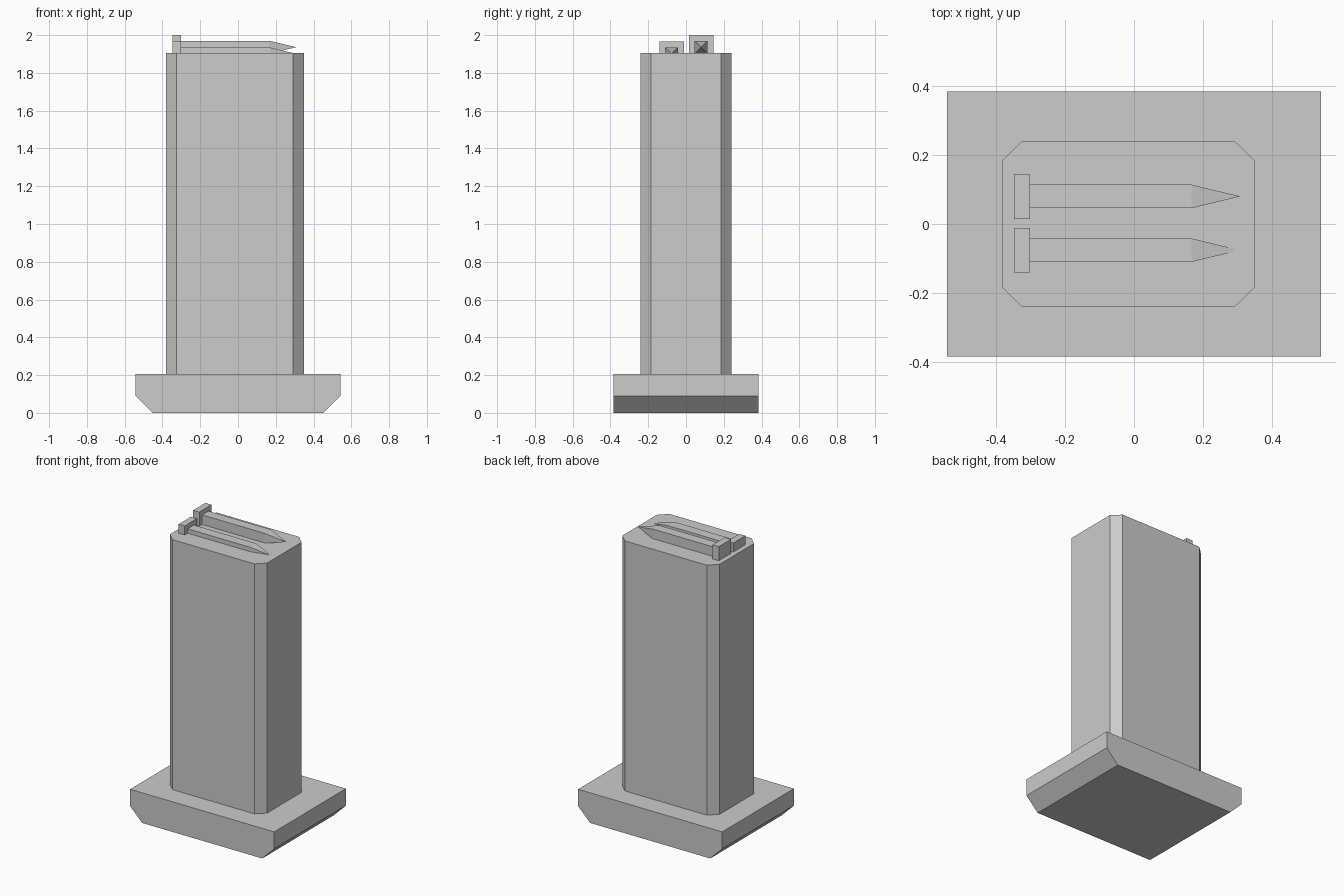
import bpy, bmesh

if "Cube" in bpy.data.objects:
    bpy.data.objects.remove(bpy.data.objects["Cube"])

grey = bpy.data.materials.new("light_grey")
grey.diffuse_color = (0.604, 0.604, 0.604, 1)
grey.use_nodes = True
grey.node_tree.nodes["Principled BSDF"].inputs["Base Color"].default_value = grey.diffuse_color


def finish(name, bm):
    """Turn a bmesh into a flat-shaded object."""
    bmesh.ops.recalc_face_normals(bm, faces=bm.faces)
    mesh = bpy.data.meshes.new(name)
    bm.to_mesh(mesh)
    bm.free()
    mesh.materials.append(grey)
    obj = bpy.data.objects.new(name, mesh)
    bpy.context.collection.objects.link(obj)
    return obj


def prism(name, outline, offset):
    """Extrude a closed outline of 3D points along an offset."""
    bm = bmesh.new()
    face = bm.faces.new([bm.verts.new(p) for p in outline])
    side = bmesh.ops.extrude_face_region(bm, geom=[face], use_keep_orig=True)
    moved = [v for v in side["geom"] if isinstance(v, bmesh.types.BMVert)]
    bmesh.ops.translate(bm, verts=moved, vec=offset)
    return finish(name, bm)


def round_nose(name, y, z):
    """Square-section round: rim, case and pyramid tip along x."""
    r, c = 0.065, 0.034

    def square(x, h):
        return [(x, y + a * h, z + b * h)
                for a, b in ((-1, -1), (1, -1), (1, 1), (-1, 1))]

    prism(name + "_rim", square(-0.348, r), (0.046, 0, 0))
    bm = bmesh.new()
    back = [bm.verts.new(p) for p in square(-0.302, c)]
    front = [bm.verts.new(p) for p in square(0.167, c)]
    tip = bm.verts.new((0.308, y, z))
    bm.faces.new(back)
    for i in range(4):
        j = (i + 1) % 4
        bm.faces.new((back[i], back[j], front[j], front[i]))
        bm.faces.new((front[i], front[j], tip))
    finish(name + "_case", bm)


# Base plate with bevelled lower ends
X, Y = 0.542, 0.385
prism("base_plate",
      [(-0.452, -Y, 0), (0.452, -Y, 0), (X, -Y, 0.09), (X, -Y, 0.205),
       (-X, -Y, 0.205), (-X, -Y, 0.09)], (0, 2 * Y, 0))

# Tall body with chamfered corners
x0, x1, y, cx, cy = -0.382, 0.349, 0.24, 0.057, 0.055
prism("body",
      [(x0 + cx, -y, 0.205), (x1 - cx, -y, 0.205), (x1, -y + cy, 0.205),
       (x1, y - cy, 0.205), (x1 - cx, y, 0.205), (x0 + cx, y, 0.205),
       (x0, y - cy, 0.205), (x0, -y + cy, 0.205)], (0, 0, 1.7))

# Two staggered rounds on top, the front one sunk lower
round_nose("high_round", 0.08, 1.936)
round_nose("low_round", -0.076, 1.901)
